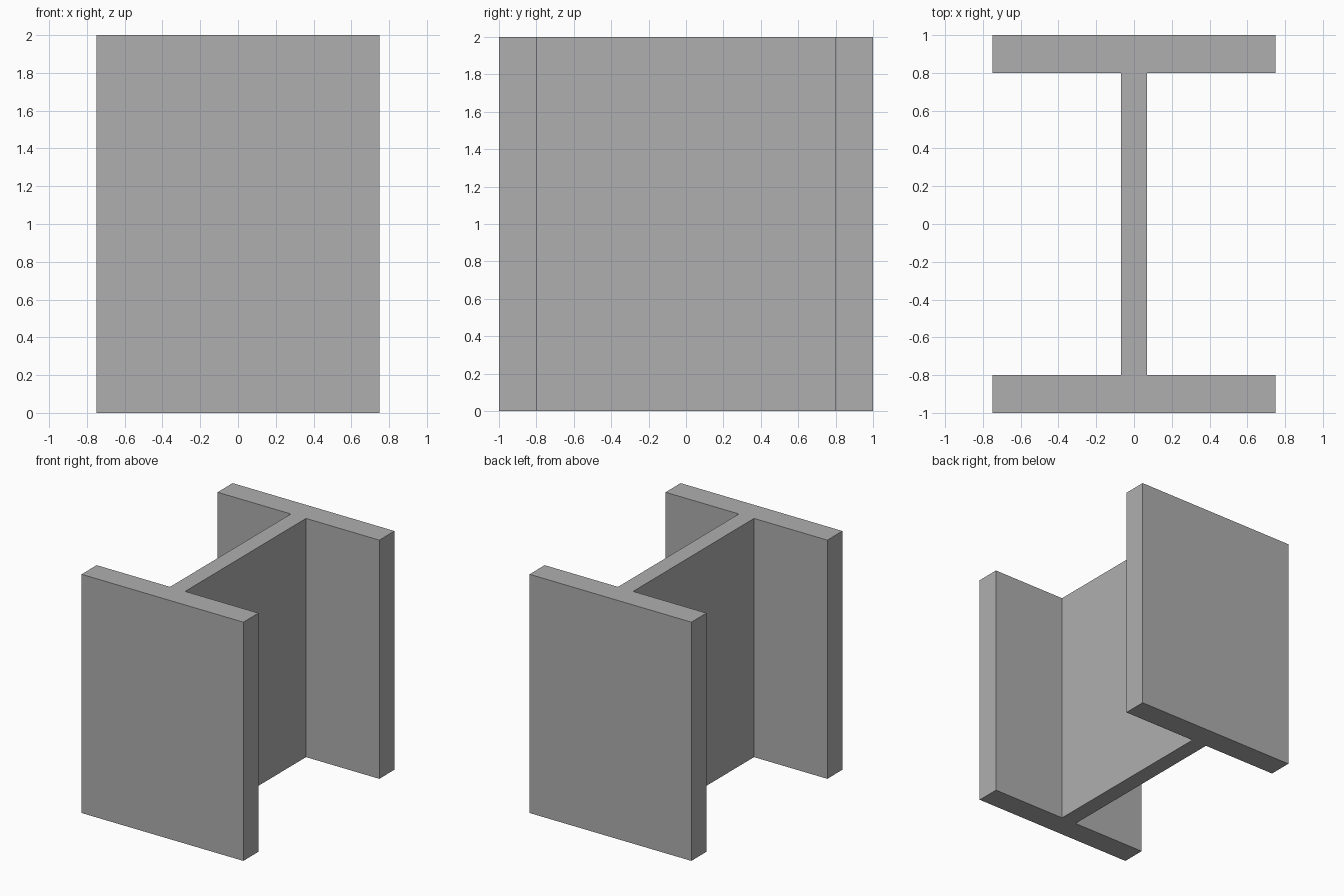
import bpy
import bmesh

cube = bpy.data.objects.get("Cube")
if cube:
    bpy.data.objects.remove(cube, do_unlink=True)

# Plain steel grey
steel = bpy.data.materials.new("steel_grey")
steel.use_nodes = True
colour = (0.43, 0.43, 0.43, 1)
steel.diffuse_color = colour
steel.node_tree.nodes["Principled BSDF"].inputs["Base Color"].default_value = colour

# Beam dimensions
flange_x, web_x = 0.75, 0.07
outer_y, inner_y = 1.0, 0.8
height = 2.0

# I-shaped cross-section: one half, then the same half turned about the centre
half = [(flange_x, -outer_y), (flange_x, -inner_y), (web_x, -inner_y),
        (web_x, inner_y), (flange_x, inner_y), (flange_x, outer_y)]
outline = half + [(-x, -y) for x, y in half]

# Extrude the section upward into a single closed beam
bm = bmesh.new()
section = bm.faces.new([bm.verts.new((x, y, 0)) for x, y in outline])
extruded = bmesh.ops.extrude_face_region(bm, geom=[section], use_keep_orig=True)
top = [v for v in extruded["geom"] if isinstance(v, bmesh.types.BMVert)]
bmesh.ops.translate(bm, verts=top, vec=(0, 0, height))
bmesh.ops.recalc_face_normals(bm, faces=bm.faces)

mesh = bpy.data.meshes.new("i_beam")
bm.to_mesh(mesh)
bm.free()
mesh.materials.append(steel)
bpy.context.collection.objects.link(bpy.data.objects.new("i_beam", mesh))
